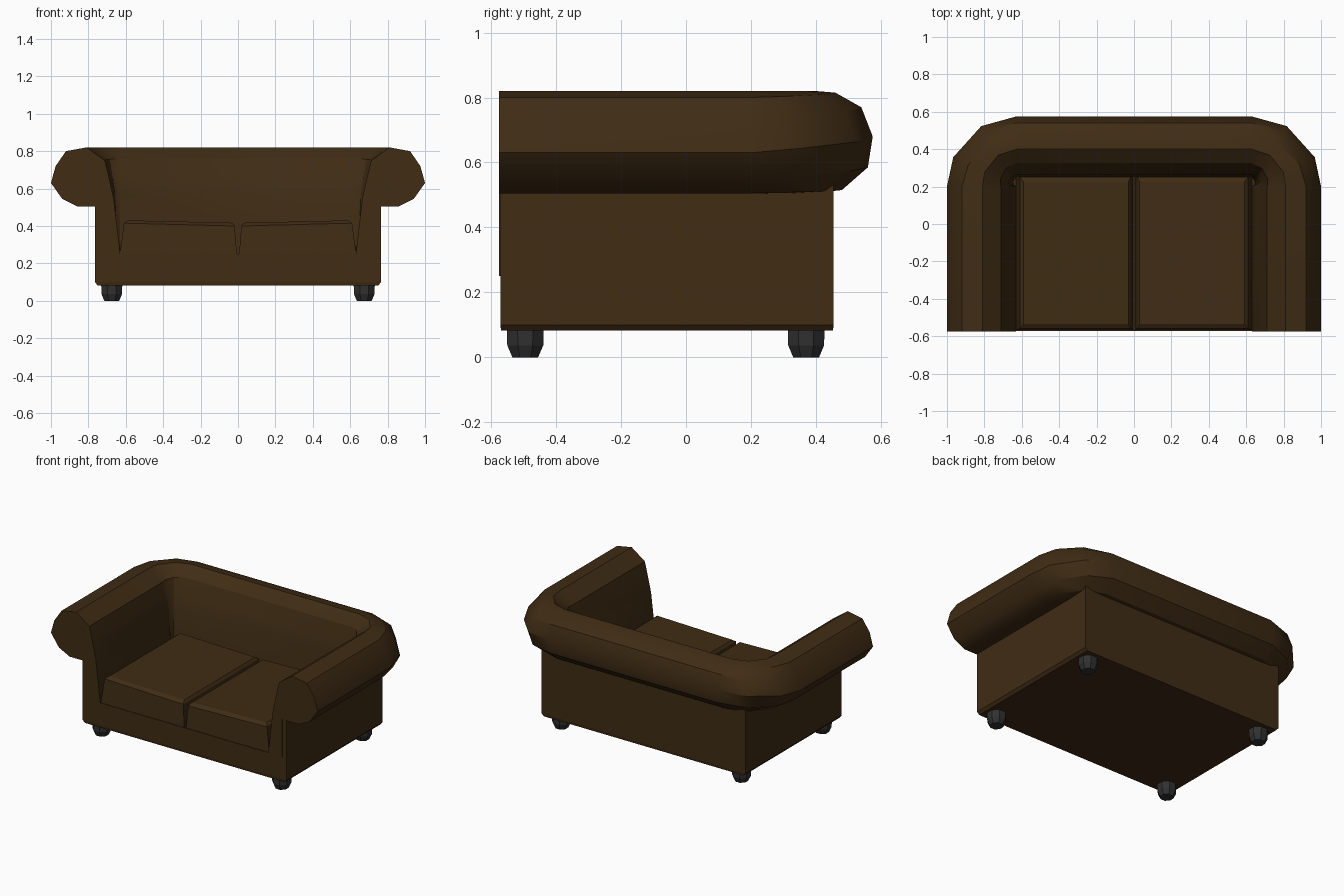
import bpy, bmesh
from math import radians, sin, cos, pi

if "Cube" in bpy.data.objects:
    bpy.data.objects.remove(bpy.data.objects["Cube"])


def material(name, color):
    m = bpy.data.materials.new(name)
    m.diffuse_color = (*color, 1)
    m.use_nodes = True
    m.node_tree.nodes["Principled BSDF"].inputs["Base Color"].default_value = m.diffuse_color
    return m


leather = material("brown leather", (0.05, 0.025, 0.007))
dark = material("dark feet", (0.03, 0.03, 0.03))


def loft(name, rings, mat):
    """Skin a list of equal-length closed rings and cap both ends."""
    bm = bmesh.new()
    vs = [[bm.verts.new(p) for p in r] for r in rings]
    n = len(vs[0])
    for a, b in zip(vs, vs[1:]):
        for i in range(n):
            j = (i + 1) % n
            bm.faces.new((a[i], a[j], b[j], b[i]))
    bm.faces.new(vs[0][::-1])
    bm.faces.new(vs[-1])
    bmesh.ops.recalc_face_normals(bm, faces=bm.faces)
    me = bpy.data.meshes.new(name)
    bm.to_mesh(me)
    bm.free()
    me.materials.append(mat)
    ob = bpy.data.objects.new(name, me)
    bpy.context.collection.objects.link(ob)
    return ob


def rect(x0, x1, y0, y1, z):
    return [(x0, y0, z), (x1, y0, z), (x1, y1, z), (x0, y1, z)]


def box(name, x0, x1, y0, y1, z0, z1):
    return loft(name, [rect(x0, x1, y0, y1, z0), rect(x0, x1, y0, y1, z1)], leather)


# Base with a softened bottom edge, plus the outer walls under the roll
F, B, W = -0.572, 0.455, 0.765
loft("base", [rect(-W + .015, W - .015, F + .003, B - .003, .082),
              rect(-W, W, F, B, .10), rect(-W, W, F, B, .25)], leather)
for s, side in ((-1, "left"), (1, "right")):
    box(side + "_side_wall", *sorted((s * .69, s * W)), F, B, .25, .53)
box("back_wall", -.69, .69, .40, B, .25, .53)

# Rolled arms and back: one profile that changes from arm to back at the corners
arm = [(.63, .25), (.665, .55), (.69, .66), (.712, .75), (.81, .82), (.92, .80),
       (.975, .72), (1.0, .63), (.94, .545), (.86, .505), (.735, .505), (.735, .25)]
back = [(.25, .25), (.265, .58), (.29, .66), (.325, .76), (.40, .82), (.46, .815),
        (.54, .77), (.575, .68), (.56, .585), (.48, .515), (.39, .505), (.39, .25)]
PX, PY = .63, .20


def corner_ring(deg):
    t, a = deg / 90, radians(deg)
    ring = []
    for (x, za), (y, zb) in zip(arm, back):
        d = (x - PX) * (1 - t) + (y - PY) * t
        ring.append((PX + d * cos(a), PY + d * sin(a), za * (1 - t) + zb * t))
    return ring


half = [[(x, -.576, z) for x, z in arm]] + [corner_ring(d) for d in (0, 25, 60, 90)]
mirrored = [[(-x, y, z) for x, y, z in r] for r in reversed(half)]
roll = loft("rolled_arms_and_back", half + mirrored, leather)
bpy.context.view_layer.objects.active = roll
roll.select_set(True)
bpy.ops.object.shade_smooth_by_angle(angle=radians(32))

# Seat cushions, slightly tapered with a chamfered top edge
for s, side in ((-1, "left"), (1, "right")):
    def layer(inner, outer, y0, y1, zi, zo):
        return [(s * inner, y0, zi), (s * outer, y0, zo),
                (s * outer, y1, zo), (s * inner, y1, zi)]
    loft(side + "_cushion", [layer(.006, .632, -.568, .26, .25, .25),
                             layer(.018, .61, -.56, .25, .40, .415),
                             layer(.03, .59, -.535, .225, .417, .43)], leather)

# Feet: octagonal, tapering to the floor
for s, side in ((-1, "left"), (1, "right")):
    for y, end in ((-.495, "front"), (.37, "back")):
        rings = [[(s * .675 + r * cos(pi / 8 + k * pi / 4),
                   y + r * sin(pi / 8 + k * pi / 4), z) for k in range(8)]
                 for r, z in ((.043, 0), (.06, .037), (.061, .09))]
        loft(f"{end}_{side}_foot", rings, dark)
